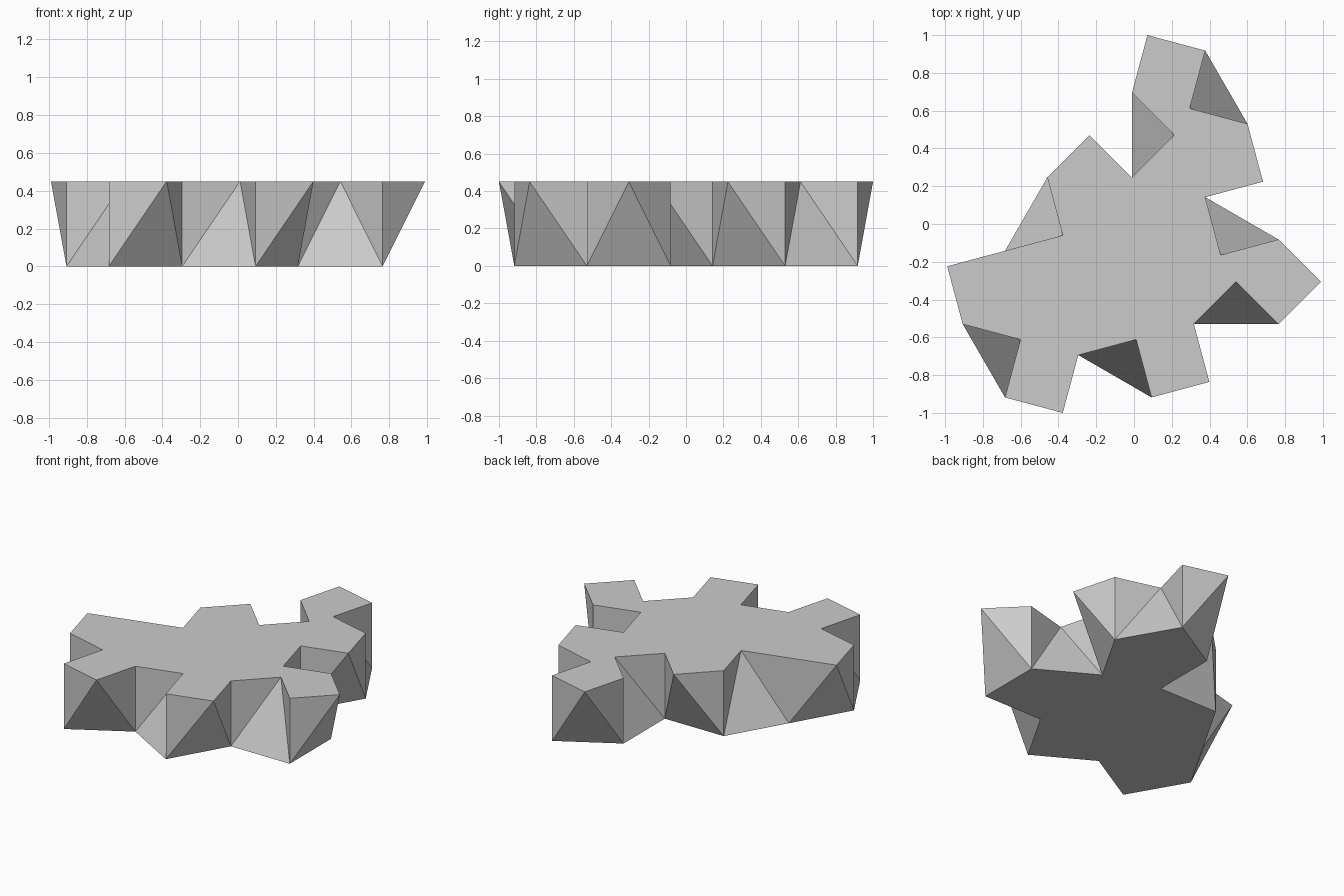
import bpy
import bmesh
from math import radians
from mathutils import Matrix, Vector

cube = bpy.data.objects.get("Cube")
if cube:
    bpy.data.objects.remove(cube, do_unlink=True)

SIDE = 0.448
HEIGHT = 0.45
# Headings of the equal base edges, counter-clockwise, in degrees
HEADINGS = [-60, 30, -30, 60, 0, 90, 150, 60, 120, 210, 270, 180, 240, 240]

grey = bpy.data.materials.new("plain grey")
grey.use_nodes = True
colour = (0.6, 0.6, 0.6, 1)
grey.diffuse_color = colour
grey.node_tree.nodes["Principled BSDF"].inputs["Base Color"].default_value = colour


def heading(degrees):
    return Matrix.Rotation(radians(degrees), 3, "Z") @ Vector((SIDE, 0, 0))


# Walk the base; each edge gets a right-angled tip, alternately inward and outward
corners, tips = [], []
point = Vector((0, 0, 0))
for i, angle in enumerate(HEADINGS):
    side = 1 if i % 2 == 0 else -1
    corners.append(point.copy())
    tips.append(point + heading(angle) / 2 + heading(angle + 90 * side) / 2)
    point += heading(angle)

# Centre the outline
outline = corners + tips
centre = Vector([(min(p[k] for p in outline) + max(p[k] for p in outline)) / 2
                 for k in range(3)])
up = Vector((0, 0, HEIGHT))

bm = bmesh.new()
low = [bm.verts.new(p - centre) for p in corners]
high = [bm.verts.new(p - centre + up) for p in corners]
peak = [bm.verts.new(p - centre + up) for p in tips]

# Flat base and star-like top
bm.faces.new(low[::-1])
bm.faces.new([v for pair in zip(high, peak) for v in pair])

# Sloped triangle between two upright triangles on each edge
count = len(low)
for i in range(count):
    j = (i + 1) % count
    bm.faces.new((low[i], low[j], peak[i]))
    bm.faces.new((low[i], peak[i], high[i]))
    bm.faces.new((low[j], high[j], peak[i]))

bmesh.ops.recalc_face_normals(bm, faces=bm.faces[:])
mesh = bpy.data.meshes.new("faceted_slab")
bm.to_mesh(mesh)
bm.free()
mesh.materials.append(grey)
slab = bpy.data.objects.new("faceted_slab", mesh)
bpy.context.collection.objects.link(slab)
